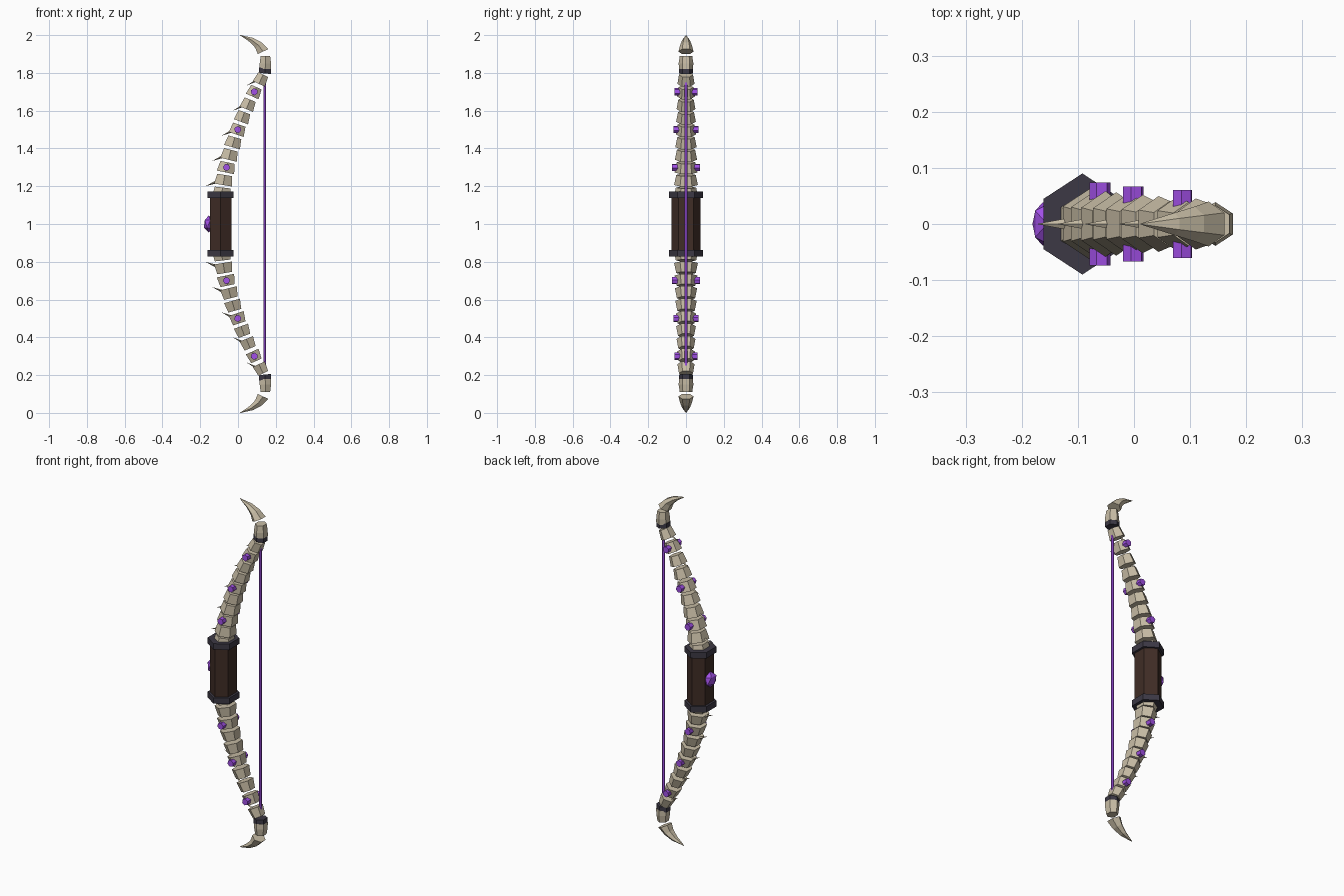
import bpy, bmesh
from math import sin, cos, pi, atan
from mathutils import Vector

if "Cube" in bpy.data.objects:
    bpy.data.objects.remove(bpy.data.objects["Cube"])


def material(name, rgb):
    m = bpy.data.materials.new(name)
    m.diffuse_color = (*rgb, 1)
    m.use_nodes = True
    m.node_tree.nodes["Principled BSDF"].inputs["Base Color"].default_value = m.diffuse_color
    return m


BONE = material("bone", (0.58, 0.51, 0.38))
LEATHER = material("leather", (0.05, 0.026, 0.019))
IRON = material("iron", (0.045, 0.04, 0.058))
PURPLE = material("purple", (0.36, 0.08, 0.80))


def finish(name, bm, mat, side=1):
    # side -1 mirrors the part about mid height z = 1
    if side < 0:
        for v in bm.verts:
            v.co.z = 2 - v.co.z
    bmesh.ops.recalc_face_normals(bm, faces=bm.faces)
    me = bpy.data.meshes.new(name)
    bm.to_mesh(me)
    bm.free()
    me.materials.append(mat)
    ob = bpy.data.objects.new(name, me)
    bpy.context.collection.objects.link(ob)
    return ob


def loft(name, sections, mat, side=1, n=6):
    # sections: (x, z, tilt towards +x, half width x, half width y), corners on +-y
    bm = bmesh.new()
    rings = []
    for x, z, t, rx, ry in sections:
        ring = []
        for k in range(n):
            a = 2 * pi * k / n
            u = rx * sin(a) / sin(pi / 3 if n == 6 else pi / 2)
            ring.append(bm.verts.new((x + u * cos(t), ry * cos(a), z - u * sin(t))))
        rings.append(ring)
    for r0, r1 in zip(rings, rings[1:]):
        for k in range(n):
            bm.faces.new((r0[k], r0[(k + 1) % n], r1[(k + 1) % n], r1[k]))
    bm.faces.new(rings[0])
    bm.faces.new(rings[-1])
    return finish(name, bm, mat, side)


def stud(name, x, z, y0, y1, r, tilt, mat, side):
    # hexagonal gem stud with its axis along y
    bm = bmesh.new()
    rings = []
    for y in (y0, y1):
        rings.append([bm.verts.new((x + r * cos(k * pi / 3 + tilt), y,
                                    z + r * sin(k * pi / 3 + tilt))) for k in range(6)])
    for k in range(6):
        j = (k + 1) % 6
        bm.faces.new((rings[0][k], rings[0][j], rings[1][j], rings[1][k]))
    bm.faces.new(rings[0])
    bm.faces.new(rings[1])
    finish(name, bm, mat, side)


def curve_x(z):
    d = z - 1.23
    return -0.075 + 0.179 * d + 0.35 * d * d


# Grip, round gem on its face, string
loft("grip", [(-0.092, z, 0, 0.057, 0.078) for z in (0.84, 1.16)], LEATHER)
bm = bmesh.new()
bmesh.ops.create_icosphere(bm, subdivisions=1, radius=1)
for v in bm.verts:
    v.co = Vector((-0.155 + 0.029 * v.co.x, 0.045 * v.co.y, 1 + 0.045 * v.co.z))
finish("grip_gem", bm, PURPLE)
loft("bow_string", [(0.142, z, 0, 0.007, 0.008) for z in (0.25, 1.75)], PURPLE)

for side, label in ((1, "upper"), (-1, "lower")):
    loft(label + "_collar", [(-0.092, z, 0, 0.069, 0.09) for z in (1.138, 1.172)], IRON, side)

    # Vertebrae, tapering away from the grip
    for i in range(-1, 9):
        z = 1.233 + i * 0.0667
        x = curve_x(z)
        t = atan(0.179 + 0.70 * (z - 1.23)) * 0.9
        r = 0.063 - 0.0022 * i
        h = 0.027
        loft(f"{label}_vertebra_{i + 2}",
             [(x + e * h * sin(t), z + e * h * cos(t), t, r * f * 0.77, r * f)
              for e, f in ((-1, 1), (1, 0.82))], BONE, side)

        # Spines on every second vertebra
        if i >= 0 and i % 2 == 0:
            s = 1 - 0.03 * i
            loft(f"{label}_spine_{i // 2 + 1}",
                 [(x - 0.025 * s, z - 0.003, -1.2, 0.013 * s, 0.014 * s),
                  (x - 0.097 * s, z - 0.032, -1.2, 0.0005, 0.0005)], BONE, side, 4)

        # Gem studs on both flanks of every third vertebra
        if i in (1, 4, 7):
            for f in (1, -1):
                stud(f"{label}_stud_{i}", x, z, f * (r - 0.025), f * (r + 0.013),
                     0.019, -t, PURPLE, side)

    # Binding, end bone and curved horn tip
    loft(label + "_binding", [(0.143, z, 0.1, 0.033, 0.036) for z in (1.797, 1.825)], IRON, side)
    loft(label + "_end_bone", [(0.144, 1.82, 0, 0.032, 0.037), (0.145, 1.85, 0, 0.030, 0.039),
                               (0.145, 1.89, 0, 0.025, 0.033)], BONE, side)
    loft(label + "_horn", [(0.133, 1.913, -0.45, 0.031, 0.040), (0.108, 1.947, -0.7, 0.022, 0.031),
                           (0.072, 1.974, -0.9, 0.014, 0.020),
                           (0.012, 1.9995, -1.1, 0.001, 0.001)], BONE, side)
